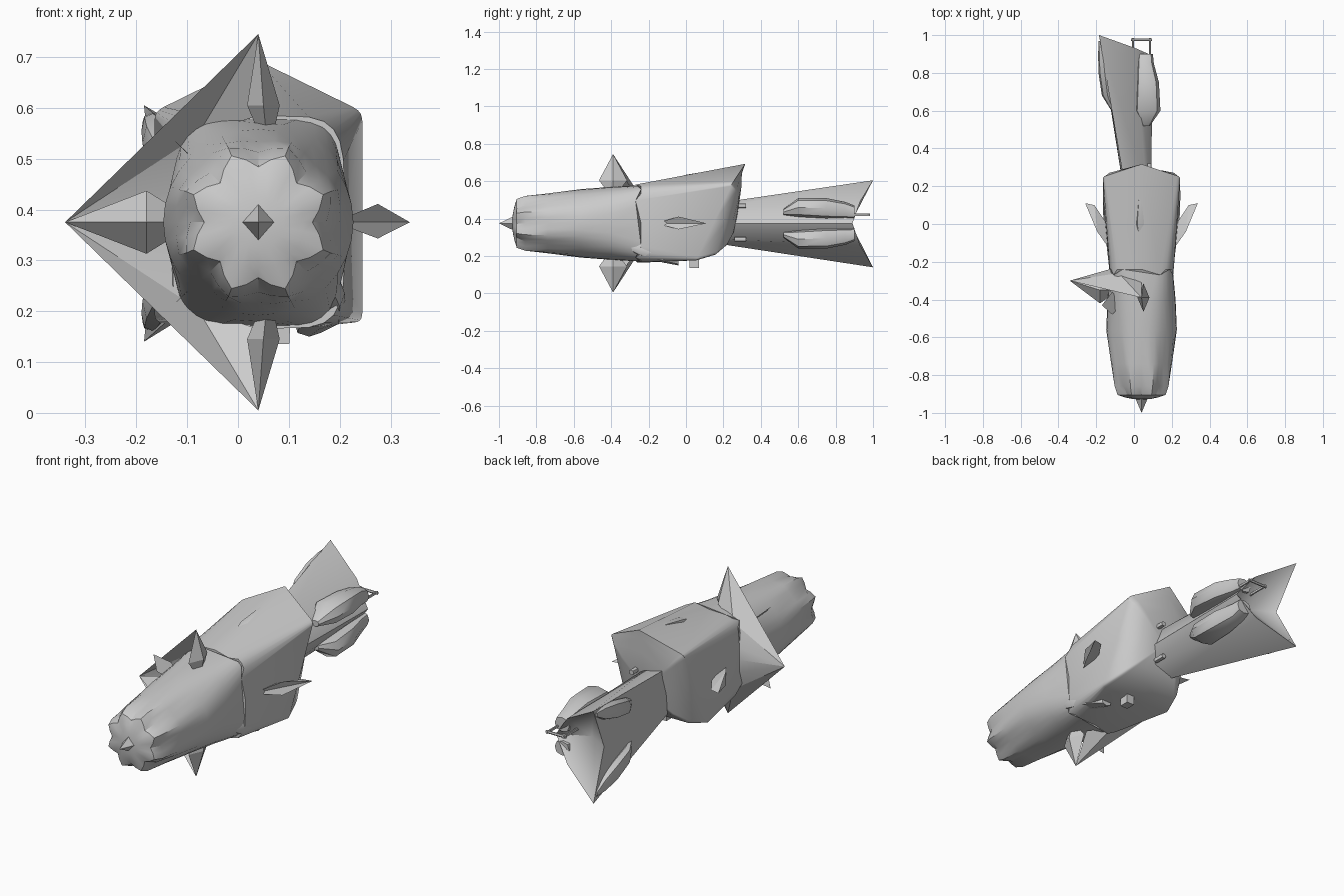
import bpy, math
from mathutils import Vector

if "Cube" in bpy.data.objects:
    bpy.data.objects.remove(bpy.data.objects["Cube"])

CX, CZ = 0.04, 0.375
grey = bpy.data.materials.new("hull_grey")
grey.diffuse_color = (0.6, 0.6, 0.6, 1)
grey.use_nodes = True
grey.node_tree.nodes["Principled BSDF"].inputs["Base Color"].default_value = grey.diffuse_color


def build(name, verts, faces, angle=35):
    mesh = bpy.data.meshes.new(name)
    mesh.from_pydata([tuple(v) for v in verts], [], faces)
    mesh.materials.append(grey)
    obj = bpy.data.objects.new(name, mesh)
    bpy.context.collection.objects.link(obj)
    bpy.ops.object.select_all(action='DESELECT')
    obj.select_set(True)
    bpy.context.view_layer.objects.active = obj
    bpy.ops.object.mode_set(mode='EDIT')
    bpy.ops.mesh.select_all(action='SELECT')
    bpy.ops.mesh.normals_make_consistent(inside=False)
    bpy.ops.object.mode_set(mode='OBJECT')
    bpy.ops.object.shade_smooth_by_angle(angle=math.radians(angle))
    return obj


def loft(name, rings, start=None, end=None, angle=35):
    """Skin a list of equal rings; optional tip points close the ends."""
    n = len(rings[0])
    verts = [v for r in rings for v in r]
    faces = [(k * n + i, k * n + (i + 1) % n, (k + 1) * n + (i + 1) % n, (k + 1) * n + i)
             for k in range(len(rings) - 1) for i in range(n)]
    for tip, base in ((start, 0), (end, (len(rings) - 1) * n)):
        if tip is None:
            faces.append(tuple(range(base, base + n)))
        else:
            verts.append(tip)
            faces += [(base + i, base + (i + 1) % n, len(verts) - 1) for i in range(n)]
    return build(name, verts, faces, angle)


def ring(y, a, b, p=1.0, cx=CX, cz=CZ, n=24, flute=0.0):
    """Rounded section; smaller p makes it boxier, flute presses in eight grooves."""
    pts = []
    for i in range(n):
        t = 2 * math.pi * i / n
        c, s = round(math.cos(t), 6), round(math.sin(t), 6)
        k = 1 - flute * math.cos(8 * t)
        pts.append(Vector((cx + math.copysign(abs(c) ** p, c) * a * k, y,
                           cz + math.copysign(abs(s) ** p, s) * b * k)))
    return pts


def spike(name, base, tip, u, v, inner):
    """Four-sided spike with a short point buried in the hull."""
    base, tip, u, v, inner = map(Vector, (base, tip, u, v, inner))
    return loft(name, [[base + u, base + v, base - u, base - v]], inner, tip, 20)


def pod(name, stations, n=8):
    """Engine pod from (y, x, z, half_width, half_height)."""
    return loft(name, [ring(y, a, b, 0.8, x, z, n) for y, x, z, a, b in stations], angle=40)


# Front hull: domed nose, fluted muzzle, boxy shoulder
loft("front_hull", [ring(y, a, b, p, n=32, flute=f) for y, a, b, p, f in (
    (-0.926, 0.05, 0.05, 1, 0), (-0.918, 0.09, 0.09, 1, 0.02), (-0.905, 0.122, 0.125, 1, 0.13),
    (-0.86, 0.144, 0.148, 1, 0.07), (-0.74, 0.164, 0.163, 1, 0.03), (-0.56, 0.187, 0.183, 1, 0),
    (-0.40, 0.18, 0.195, 0.8, 0), (-0.22, 0.163, 0.205, 0.42, 0))],
    start=(CX, -0.93, CZ), angle=30)
spike("nose_needle", (CX, -0.925, CZ), (CX, -1.0, CZ), (0.032, 0, 0), (0, 0, 0.036), (CX, -0.88, CZ))


# Rear hull with slanted, peaked back edge, jagged collar and a domed end
def slanted(scale, slope, y0, peak=0.0):
    out = []
    for v in ring(0, 0.205, 0.208, 0.07, CX, 0.385):
        dx = v.x - CX
        rise = max(0, 1 - abs(dx) / 0.205) if v.z > 0.5 else 0
        z = 0.385 + (v.z + 0.1 * rise - 0.385) * scale
        out.append(Vector((CX + dx * scale, y0 + slope * (z - 0.385) + peak * rise, z)))
    return out

collar = ring(-0.24, 0.170, 0.210, 0.4)
for i, v in enumerate(collar):
    v.y -= 0.03 if i % 4 == 1 else 0
loft("rear_hull", [collar, slanted(1, 0.47, 0.152, 0.02), slanted(0.85, 0.32, 0.215),
                   slanted(0.6, 0.25, 0.25), slanted(0.3, 0.2, 0.265)],
     end=(CX, 0.27, 0.385), angle=40)

# Large spikes: top, bottom and left
for s in (1, -1):
    spike("tall_spike", (CX + 0.01, -0.39, CZ + 0.23 * s), (CX, -0.39, CZ + 0.37 * s),
          (0.032, 0, 0), (0, 0.075, 0), (CX + 0.02, -0.39, CZ + 0.13 * s))
spike("side_spike", (-0.18, -0.35, CZ), (-0.34, -0.30, CZ), (0.0, 0.07, 0), (0, 0, 0.062), (-0.08, -0.35, CZ))

# Sail panels stretched between the spikes
for s in (1, -1):
    def P(x, y, h):
        return (x, y, CZ + h * s)
    build("spike_sail", [P(-0.34, -0.30, 0), P(CX, -0.39, 0.37), P(CX, -0.31, 0.21),
                         P(-0.08, -0.26, 0.17), P(-0.13, -0.24, 0.06), P(-0.13, -0.24, 0)],
          [(0, 1, 3), (1, 2, 3), (0, 3, 4), (0, 4, 5)], 20)

# Diagonal barbs on the left shoulder
for s in (1, -1):
    spike("shoulder_barb", (-0.115, -0.42, CZ + 0.15 * s), (-0.17, -0.43, CZ + 0.205 * s),
          (0, 0.06, 0), (0.02, 0, -0.02 * s), (-0.06, -0.42, CZ + 0.10 * s))

# Swept side fins
for s in (1, -1):
    build("side_fin", [(CX + s * x, y, CZ + z) for x, y, z in
                       ((0.15, -0.16, 0), (0.298, 0.11, 0), (0.25, 0.10, 0), (0.17, -0.02, 0),
                        (0.235, -0.04, 0.036), (0.235, -0.04, -0.032))],
          [(0, 1, 4), (1, 2, 4), (2, 3, 4), (3, 0, 4), (0, 1, 5), (1, 2, 5), (2, 3, 5), (3, 0, 5)], 20)

# Low blisters and belly box
pod("belly_blister", [(-0.33, 0.175, 0.255, 0.01, 0.01), (-0.25, 0.17, 0.235, 0.04, 0.035),
                      (-0.12, 0.16, 0.205, 0.05, 0.04), (-0.04, 0.14, 0.18, 0.03, 0.03)])
pod("back_blister", [(-0.1, CX, 0.59, 0.01, 0.01), (0.0, CX, 0.615, 0.03, 0.02),
                     (0.12, CX, 0.635, 0.02, 0.02), (0.24, CX, 0.66, 0.005, 0.01)])
loft("belly_box", [ring(y, 0.022, 0.03, 0.1, 0.08, 0.165, 8) for y in (0.02, 0.07)])

# Three-cornered flared tail with a notched end
tail_start = [(0.09, 0.18, CZ), (0.065, 0.18, 0.46), (-0.045, 0.18, 0.485),
              (-0.055, 0.18, CZ), (-0.045, 0.18, 0.265), (0.065, 0.18, 0.29)]
tail_end = [(0.10, 0.89, CZ), (0.01, 0.93, 0.49), (-0.185, 1.0, 0.605),
            (-0.16, 0.88, CZ), (-0.185, 1.0, 0.14), (0.01, 0.93, 0.26)]
loft("tail", [tail_start, tail_end], end=(-0.05, 0.82, CZ), angle=50)

# Engine pods: a pair on the right edge, a pair by the left corners
for s in (1, -1):
    pod("right_pod", [(0.52, 0.065, CZ + 0.06 * s, 0.02, 0.015), (0.60, 0.07, CZ + 0.085 * s, 0.07, 0.05),
                      (0.75, 0.07, CZ + 0.08 * s, 0.062, 0.055), (0.85, 0.06, CZ + 0.07 * s, 0.045, 0.045),
                      (0.90, 0.06, CZ + 0.06 * s, 0.04, 0.035)])
    pod("left_pod", [(0.60, -0.11, CZ + 0.10 * s, 0.01, 0.02), (0.68, -0.14, CZ + 0.125 * s, 0.03, 0.04),
                     (0.80, -0.155, CZ + 0.155 * s, 0.033, 0.045), (0.90, -0.165, CZ + 0.18 * s, 0.025, 0.035),
                     (0.97, -0.175, CZ + 0.2 * s, 0.012, 0.012)])

# Towing handle at the tail
for x in (-0.005, 0.085):
    pod("handle_arm", [(0.85, x, 0.42, 0.005, 0.007), (0.985, x, 0.42, 0.005, 0.007)])
loft("handle_bar", [[(x, 0.975 + 0.007 * math.cos(k * math.pi / 3), 0.42 + 0.007 * math.sin(k * math.pi / 3))
                     for k in range(6)] for x in (-0.015, 0.095)])

# Small studs at the tail root
for x in (-0.05, 0.08):
    for z in (0.29, 0.47):
        pod("root_stud", [(0.26, x, z, 0.012, 0.012), (0.32, x, z, 0.012, 0.012)])
